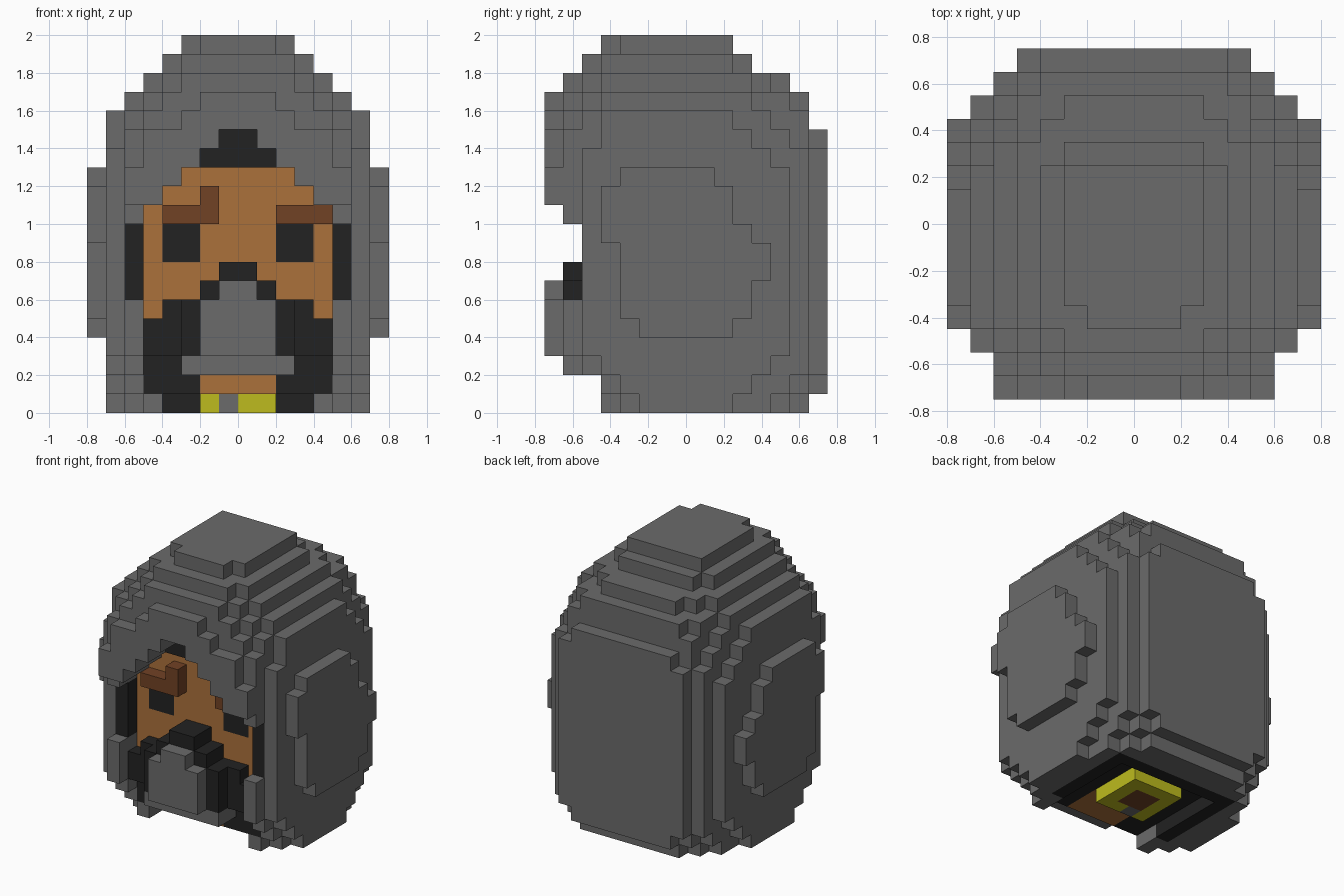
import bpy, bmesh
from mathutils import Vector

if "Cube" in bpy.data.objects:
    bpy.data.objects.remove(bpy.data.objects["Cube"], do_unlink=True)

UNIT = 0.1
OFFSET = Vector((0, -0.75, 0))
cells = {}  # block position -> part name


def fill(part, x, y, z):
    """Fill a block range; part None carves it away."""
    for i in range(*x):
        for j in range(*y):
            for k in range(*z):
                if part is None:
                    cells.pop((i, j, k), None)
                else:
                    cells[i, j, k] = part


def centred(part, half, y, z):
    fill(part, (-half, half), y, z)


def paired(part, x, y, z):
    fill(part, x, y, z)
    fill(part, (-x[1], -x[0]), y, z)


# Hood: stacked layers of nested slabs (half width, front, back)
hood_layers = [
    ((0, 1), [(4, 3, 14), (5, 3, 13), (6, 4, 12), (7, 5, 10)]),
    ((1, 2), [(4, 3, 15), (5, 3, 14), (6, 3, 13), (7, 4, 11)]),
    ((2, 3), [(5, 2, 15), (6, 2, 14), (7, 3, 12)]),
    ((3, 11), [(5, 1, 15), (6, 1, 14), (7, 2, 13)]),
    ((11, 13), [(5, 0, 15), (6, 0, 14), (7, 2, 13)]),
    ((13, 14), [(5, 0, 15), (6, 1, 14), (7, 2, 12)]),
    ((14, 15), [(4, 0, 15), (5, 0, 14), (6, 1, 13), (7, 3, 11)]),
    ((15, 16), [(3, 0, 14), (5, 1, 14), (6, 2, 12), (7, 3, 10)]),
    ((16, 17), [(2, 0, 14), (4, 1, 14), (5, 2, 13), (6, 3, 11)]),
    ((17, 18), [(3, 1, 13), (4, 2, 12), (5, 3, 11)]),
    ((18, 19), [(3, 2, 11), (4, 3, 10)]),
    ((19, 20), [(2, 3, 10), (3, 4, 10)]),
]
for z, slabs in hood_layers:
    for half, front, back in slabs:
        centred("hood", half, (front, back), z)

# Raised side panels
for z, y in [((4, 5), (5, 10)), ((5, 7), (4, 11)), ((7, 9), (4, 12)),
             ((9, 10), (3, 11)), ((10, 12), (3, 10)), ((12, 13), (4, 9))]:
    paired("side_panels", (7, 8), y, z)

# Face opening, narrowing to a peak
for half, z in [(5, (0, 11)), (4, (11, 12)), (3, (12, 13)), (2, (13, 14)), (1, (14, 15))]:
    centred(None, half, (0, 3), z)
centred(None, 6, (0, 2), (6, 10))

# Dark lining beside and above the face, and inside the neck
paired("lining", (5, 6), (2, 4), (6, 10))
centred("lining", 2, (2, 4), (13, 14))
centred("lining", 1, (2, 4), (14, 15))
centred("lining", 5, (3, 12), (1, 5))
centred("lining", 4, (11, 12), (0, 1))
paired("lining", (4, 5), (5, 12), (0, 1))
centred(None, 4, (0, 11), (0, 1))

# Face and neck
for half, z in [(5, (5, 11)), (4, (11, 12)), (3, (12, 13))]:
    centred("face", half, (3, 5), z)
centred("neck", 2, (3, 6), (1, 2))
paired("eyes", (2, 4), (3, 4), (8, 10))

# Eyebrows, one with a raised inner end
fill("eyebrows", (2, 5), (2, 3), (10, 11))
fill("eyebrows", (-4, -1), (2, 3), (10, 11))
fill("eyebrows", (-2, -1), (2, 3), (11, 12))

# Mask, its filter and lower plate
centred("mask", 5, (2, 3), (3, 5))
centred("mask", 4, (2, 3), (5, 6))
centred("mask", 3, (1, 3), (3, 6))
centred("mask", 2, (1, 3), (6, 7))
centred("mask", 1, (1, 3), (7, 8))
centred("mask_filter", 2, (0, 1), (3, 6))
centred("mask_filter", 1, (0, 1), (6, 7))
centred("mask_plate", 3, (1, 3), (2, 3))

# Collar ring around the neck core, with a clasp
centred("collar", 2, (6, 10), (0, 1))
centred("neck_core", 1, (7, 9), (0, 1))
fill("collar_clasp", (-1, 0), (6, 7), (0, 1))


def material(name, rgb):
    mat = bpy.data.materials.new(name)
    mat.use_nodes = True
    colour = (*rgb, 1)
    mat.diffuse_color = colour
    mat.node_tree.nodes["Principled BSDF"].inputs["Base Color"].default_value = colour
    return mat


grey = material("hood grey", (0.147, 0.147, 0.147))
black = material("soft black", (0.016, 0.016, 0.016))
skin = material("skin tan", (0.41, 0.165, 0.044))
brown = material("hair brown", (0.165, 0.054, 0.018))
yellow = material("collar yellow", (0.51, 0.5, 0.013))

part_materials = {
    "hood": grey, "side_panels": grey, "mask_filter": grey, "mask_plate": grey,
    "collar_clasp": grey, "lining": black, "eyes": black, "mask": black,
    "face": skin, "neck": skin, "eyebrows": brown, "neck_core": brown, "collar": yellow,
}


def build(part, mat):
    """Make a mesh from the exposed sides of a part's blocks."""
    bm = bmesh.new()
    corners = {}

    def corner(p):
        key = tuple(p)
        if key not in corners:
            corners[key] = bm.verts.new(Vector(p) * UNIT + OFFSET)
        return corners[key]

    for cell, owner in cells.items():
        if owner != part:
            continue
        for axis in range(3):
            u, v = (axis + 1) % 3, (axis + 2) % 3
            for side in (0, 1):
                neighbour = list(cell)
                neighbour[axis] += 2 * side - 1
                if tuple(neighbour) in cells:
                    continue
                loop = []
                for du, dv in ((0, 0), (1, 0), (1, 1), (0, 1)):
                    p = list(cell)
                    p[axis] += side
                    p[u] += du
                    p[v] += dv
                    loop.append(corner(p))
                bm.faces.new(loop if side else loop[::-1])
    # Merge flat regions into clean faces
    bmesh.ops.dissolve_limit(bm, angle_limit=0.01, verts=bm.verts, edges=bm.edges)
    mesh = bpy.data.meshes.new(part)
    bm.to_mesh(mesh)
    bm.free()
    mesh.materials.append(mat)
    bpy.context.collection.objects.link(bpy.data.objects.new(part, mesh))


for part, mat in part_materials.items():
    build(part, mat)
